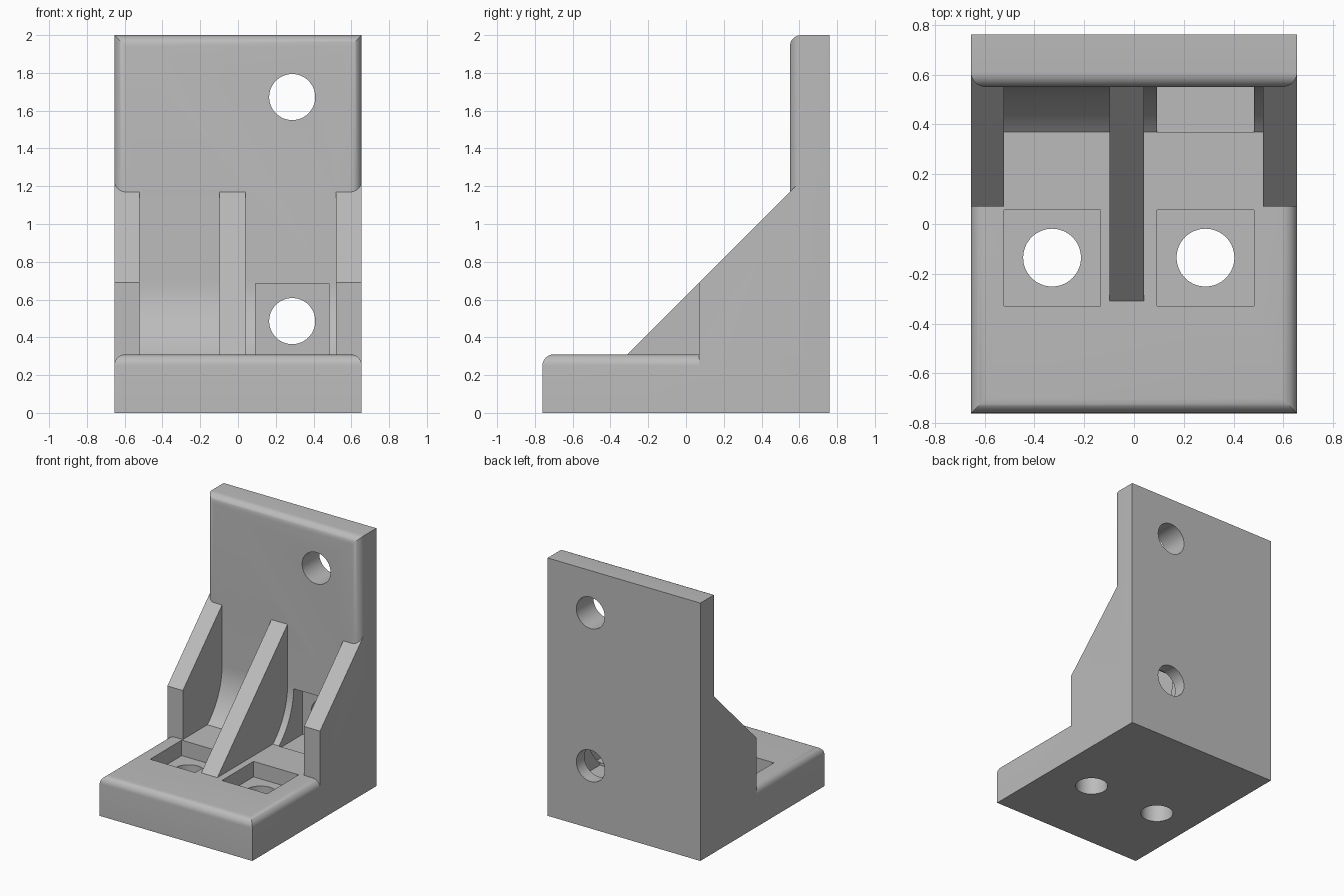
import bpy, bmesh, math

if "Cube" in bpy.data.objects:
    bpy.data.objects.remove(bpy.data.objects["Cube"])

W, D, H = 0.655, 0.76, 2.0          # half width, half depth, height
BASE, WALL = 0.31, 0.55             # base top, wall front
R = 0.06                            # rounded edge radius

grey = bpy.data.materials.new("grey plastic")
grey.diffuse_color = (0.5, 0.5, 0.5, 1)
grey.use_nodes = True
grey.node_tree.nodes["Principled BSDF"].inputs["Base Color"].default_value = grey.diffuse_color


def finish(name, bm):
    bmesh.ops.recalc_face_normals(bm, faces=bm.faces)
    mesh = bpy.data.meshes.new(name)
    bm.to_mesh(mesh)
    bm.free()
    mesh.materials.append(grey)
    ob = bpy.data.objects.new(name, mesh)
    bpy.context.collection.objects.link(ob)
    return ob


def prism(name, x0, x1, profile, rounded=None):
    """Extrude a (y, z) profile from x0 to x1, rounding the edges picked by a rule."""
    bm = bmesh.new()
    face = bm.faces.new([bm.verts.new((x0, y, z)) for y, z in profile])
    out = bmesh.ops.extrude_face_region(bm, geom=[face])
    moved = [v for v in out["geom"] if isinstance(v, bmesh.types.BMVert)]
    bmesh.ops.translate(bm, verts=moved, vec=(x1 - x0, 0, 0))
    bmesh.ops.recalc_face_normals(bm, faces=bm.faces)
    if rounded:
        edges = [e for e in bm.edges if all(rounded(v.co) for v in e.verts)]
        bmesh.ops.bevel(bm, geom=edges, offset=R, segments=8, profile=0.5,
                        affect='EDGES')
    return finish(name, bm)


def box(name, x0, x1, y0, y1, z0, z1, rounded=None):
    return prism(name, x0, x1, [(y0, z0), (y1, z0), (y1, z1), (y0, z1)], rounded)


def hole(name, x, y, z, radius, along_y=False):
    bm = bmesh.new()
    bmesh.ops.create_cone(bm, cap_ends=True, segments=64, radius1=radius,
                          radius2=radius, depth=0.8)
    ob = finish(name, bm)
    ob.location = (x, y, z)
    if along_y:
        ob.rotation_euler.x = math.pi / 2
    return ob


def combine(target, tool, operation):
    mod = target.modifiers.new(tool.name, 'BOOLEAN')
    mod.object, mod.operation, mod.solver = tool, operation, 'EXACT'
    bpy.context.view_layer.update()
    bpy.context.view_layer.objects.active = target
    bpy.ops.object.modifier_apply(modifier=mod.name)
    bpy.data.objects.remove(tool)


# Base plate: front and side top edges rounded
bracket = box("bracket", -W, W, -D, D, 0, BASE,
              lambda c: c.z > BASE - 0.01)
# Wall plate: top and side front edges rounded
wall = box("wall", -W, W, WALL, D, 0, H, lambda c: c.y < WALL + 0.01)

# Side gussets and centre rib share one 45 degree slope
gusset = [(0.07, 0), (0.07, 0.69), (0.61, 1.23), (D, 1.23), (D, 0)]
rib = [(-0.31, BASE), (0.56, 1.18), (0.65, 1.18), (0.65, 0.15), (-0.31, 0.15)]

# Inner fillet arc, tangent to the wall and meeting the floor at an angle
rise, run = 0.39, 0.18
rad = (rise ** 2 + run ** 2) / (2 * run)
sweep = math.asin(rise / rad)
arc = [(WALL - rad + rad * math.cos(sweep * (1 - i / 16)),
        BASE + rise - rad * math.sin(sweep * (1 - i / 16))) for i in range(17)]
fillet = arc + [(0.65, BASE + rise), (0.65, 0.2), (arc[0][0], 0.2)]

for part in (wall,
             prism("left_gusset", -W, -0.522, gusset),
             prism("right_gusset", 0.518, W, gusset),
             prism("fillet", -0.56, 0.56, fillet),
             prism("centre_rib", -0.098, 0.04, rib)):
    combine(bracket, part, 'UNION')

# Square nut pockets in the floor and lower wall, then the bolt holes
cutters = [box("wall_pocket", 0.093, 0.481, 0.368, 0.66, 0.29, 0.685)]
for x in (-0.329, 0.287):
    cutters.append(box("floor_pocket", x - 0.194, x + 0.194, -0.33, 0.057, 0.19, 0.5))
    cutters.append(hole("floor_hole", x, -0.135, 0.1, 0.116))
for z in (0.486, 1.672):
    cutters.append(hole("wall_hole", 0.287, 0.8, z, 0.122, True))
for cutter in cutters:
    combine(bracket, cutter, 'DIFFERENCE')

# Smooth the rounded edges, fillet and holes
bpy.ops.object.select_all(action='DESELECT')
bracket.select_set(True)
bpy.context.view_layer.objects.active = bracket
bpy.ops.object.shade_smooth_by_angle(angle=math.radians(30))
